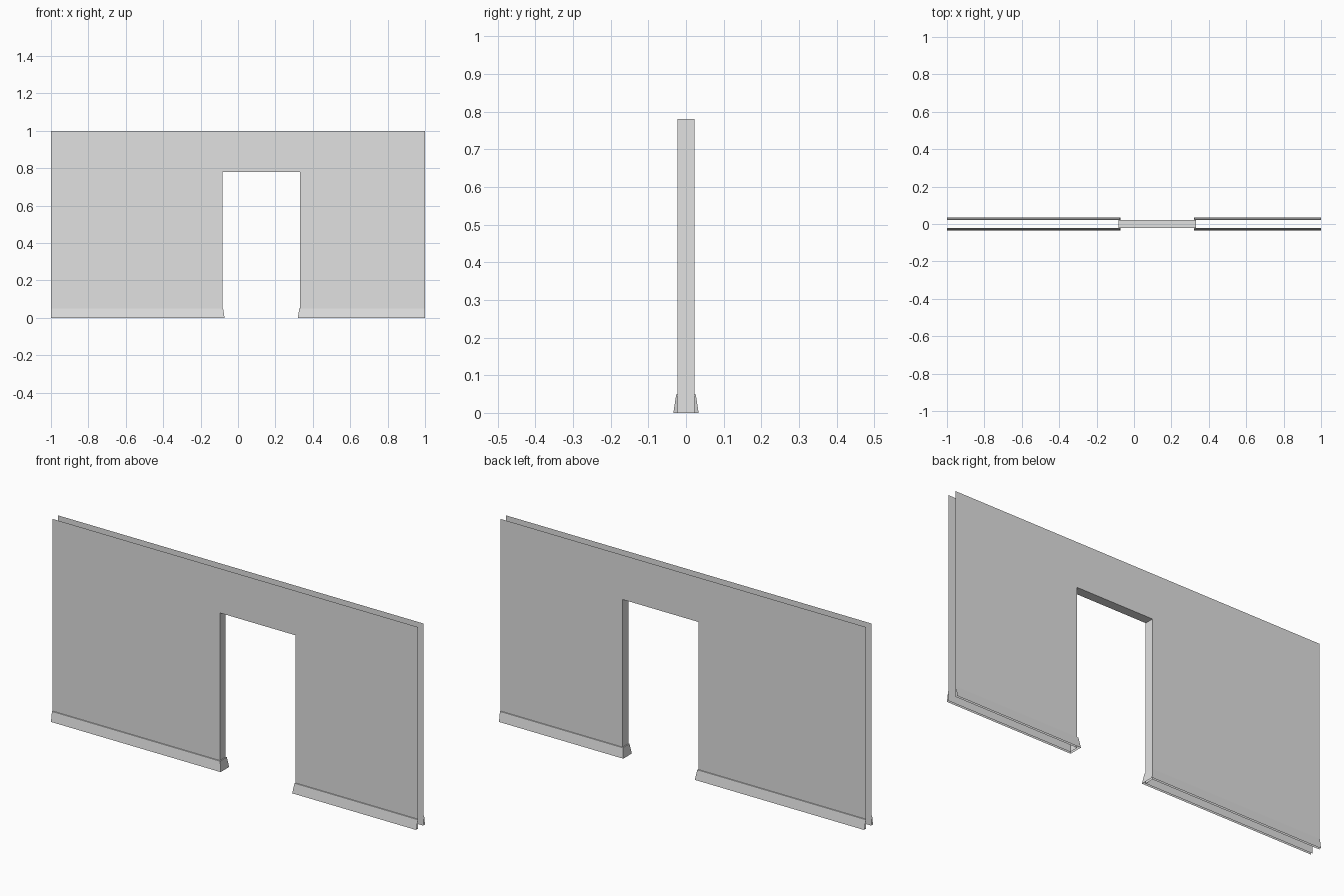
import bpy
import bmesh

cube = bpy.data.objects.get("Cube")
if cube:
    bpy.data.objects.remove(cube, do_unlink=True)

HALF_DEPTH = 0.0225
DOOR_LEFT, DOOR_RIGHT, DOOR_TOP = -0.083, 0.331, 0.78

plaster = bpy.data.materials.new("light grey plaster")
plaster.use_nodes = True
plaster.diffuse_color = (0.75, 0.75, 0.75, 1)
plaster.node_tree.nodes["Principled BSDF"].inputs["Base Color"].default_value = (0.75, 0.75, 0.75, 1)


def finish(bm, name):
    mesh = bpy.data.meshes.new(name)
    bm.to_mesh(mesh)
    bm.free()
    mesh.materials.append(plaster)
    obj = bpy.data.objects.new(name, mesh)
    bpy.context.collection.objects.link(obj)


# Hollow wall: two sheets joined only by the doorway lining
outline = [(-1, 0), (DOOR_LEFT, 0), (DOOR_LEFT, DOOR_TOP), (DOOR_RIGHT, DOOR_TOP),
           (DOOR_RIGHT, 0), (1, 0), (1, 1), (-1, 1)]
bm = bmesh.new()
front = [bm.verts.new((x, -HALF_DEPTH, z)) for x, z in outline]
back = [bm.verts.new((x, HALF_DEPTH, z)) for x, z in outline]
bm.faces.new(front)
bm.faces.new(back[::-1])
for a in (1, 2, 3):
    b = a + 1
    bm.faces.new((front[b], front[a], back[a], back[b]))
finish(bm, "wall_with_doorway")

# Sloped skirting swept along the front, round the jamb and along the back
PROFILE = [(0.011, 0.0), (0.0035, 0.049), (0.0, 0.05)]  # offset from wall, height


def skirting(name, end_x, jamb_x, side):
    bm = bmesh.new()
    rows = []
    for out, z in PROFILE:
        y = HALF_DEPTH + out
        x = jamb_x + side * out
        path = [(end_x, -y), (x, -y), (x, y), (end_x, y)]
        rows.append([bm.verts.new((px, py, z)) for px, py in path])
    for low, high in zip(rows, rows[1:]):
        for i in range(3):
            quad = [low[i], low[i + 1], high[i + 1], high[i]]
            bm.faces.new(quad if side > 0 else quad[::-1])
    finish(bm, name)


skirting("right_skirting", -1, DOOR_LEFT, 1)
skirting("left_skirting", 1, DOOR_RIGHT, -1)
